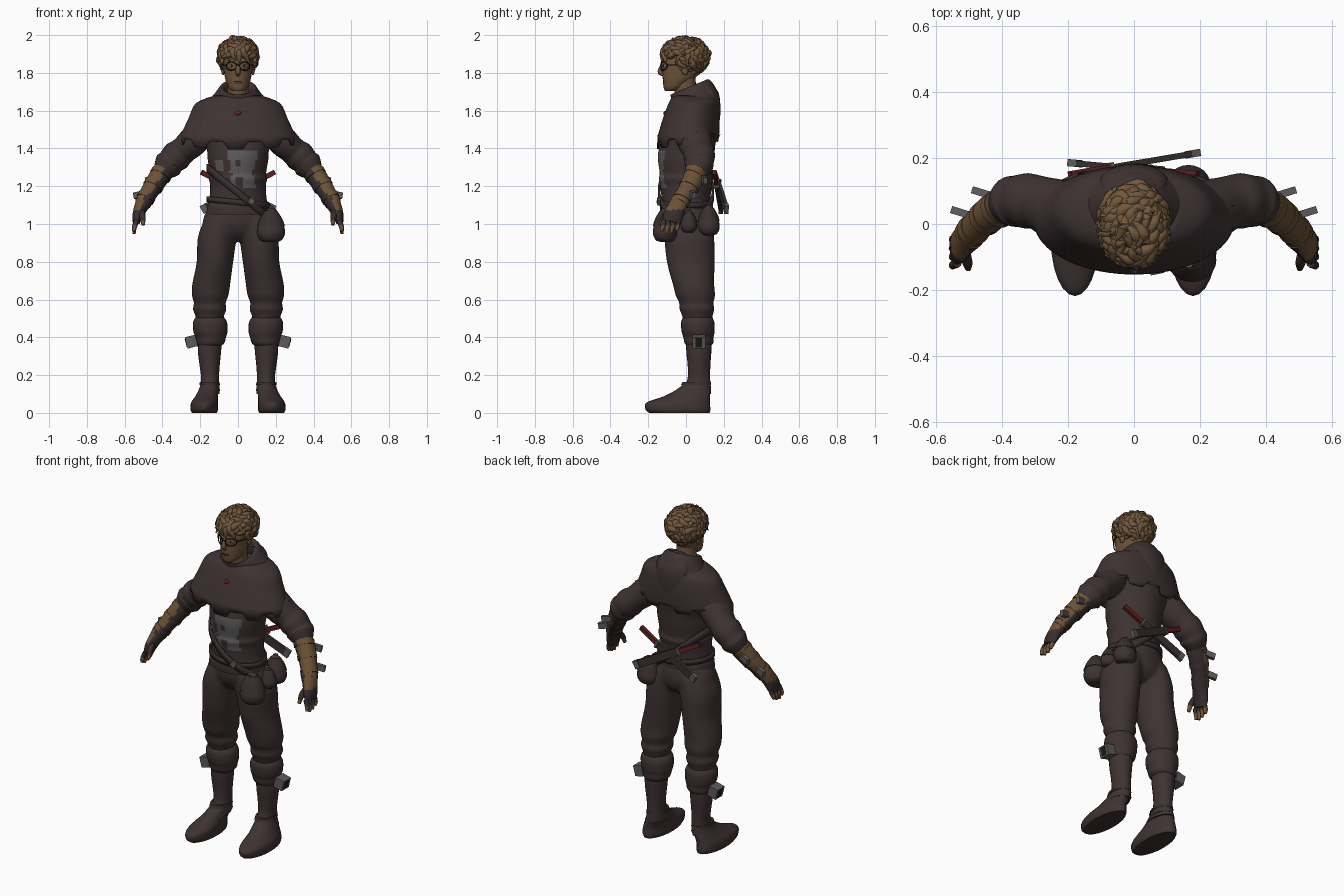
import bpy, bmesh, math, random
from mathutils import Vector, Matrix, Euler

random.seed(4)
cube = bpy.data.objects.get("Cube")
if cube:
    bpy.data.objects.remove(cube, do_unlink=True)

colours = {
    "dark_cloth": (.05, .033, .033), "dark_leather": (.04, .028, .028),
    "skin": (.155, .088, .042), "hair_brown": (.17, .098, .046),
    "tan_leather": (.15, .084, .036), "worn_metal": (.11, .106, .104),
    "red": (.12, .014, .014), "black": (.012, .011, .011), "eye_white": (.28, .26, .24)}
mats = {}
for label, rgb in colours.items():
    m = bpy.data.materials.new(label)
    m.use_nodes = True
    m.diffuse_color = (*rgb, 1)
    m.node_tree.nodes["Principled BSDF"].inputs["Base Color"].default_value = (*rgb, 1)
    mats[label] = m


def finish(name, bm, *mat_names, rule=None):
    """Turn a bmesh into a shaded object, painting faces by an optional rule."""
    bmesh.ops.recalc_face_normals(bm, faces=bm.faces)
    bm.normal_update()
    if rule:
        for f in bm.faces:
            f.material_index = int(rule(f.calc_center_median(), f.normal))
    mesh = bpy.data.meshes.new(name)
    bm.to_mesh(mesh)
    bm.free()
    ob = bpy.data.objects.new(name, mesh)
    bpy.context.collection.objects.link(ob)
    for label in mat_names:
        mesh.materials.append(mats[label])
    bpy.ops.object.select_all(action='DESELECT')
    ob.select_set(True)
    bpy.context.view_layer.objects.active = ob
    bpy.ops.object.shade_smooth_by_angle(angle=math.radians(45))
    return ob


def thicken(ob):
    ob.modifiers.new("thickness", 'SOLIDIFY').thickness = .01


def spline(keys, steps):
    """Smooth interpolation through rows of (x, y, z, radius, radius, tilt)."""
    pts, out = [Vector(k) for k in keys], []
    last = len(pts) - 1
    for i in range(last):
        a, b, c, d = pts[max(i - 1, 0)], pts[i], pts[i + 1], pts[min(i + 2, last)]
        for j in range(steps):
            t = j / steps
            out.append(b + (c - a) * (t / 2) + (a * 2 - b * 5 + c * 4 - d) * (t * t / 2)
                       + (b * 3 - a - c * 3 + d) * (t ** 3 / 2))
    return out + [pts[-1]]


def sweep(bm, keys, sides=24, steps=4, along=False, cap=True):
    """Skin elliptical rings: level rings, or rings square to the path."""
    rows, rings = spline(keys, steps), []
    for i, r in enumerate(rows):
        u, v = Vector((1, 0, 0)), Vector((0, 1, 0))
        if along:
            t = Vector(rows[min(i + 1, len(rows) - 1)][:3]) - Vector(rows[max(i - 1, 0)][:3])
            t.normalize()
            u = t.cross(v)
            u = u.normalized() if u.length > .05 else Vector((1, 0, 0))
            v = t.cross(u)
        tilt = Vector((0, 0, r[5] if len(r) > 5 else 0))
        ring = []
        for k in range(sides):
            a = math.tau * k / sides
            ring.append(bm.verts.new(Vector(r[:3]) + u * math.cos(a) * max(r[3], .001)
                                     + (v * max(r[4], .001) + tilt) * math.sin(a)))
        rings.append(ring)
    for lo, hi in zip(rings, rings[1:]):
        for k in range(sides):
            n = (k + 1) % sides
            bm.faces.new((lo[k], lo[n], hi[n], hi[k]))
    if cap:
        bm.faces.new(rings[0])
        bm.faces.new(rings[-1])
    return rings


def form(name, keys, *mat_names, rule=None, **kw):
    bm = bmesh.new()
    sweep(bm, keys, **kw)
    return finish(name, bm, *mat_names, rule=rule)


def tube(name, points, radius, mat):
    return form(name, [(*p, radius, radius) for p in points], mat, sides=8, along=True)


def solid(name, kind, loc, size, mat, rot=(0, 0, 0)):
    bm = bmesh.new()
    mx = Matrix.LocRotScale(Vector(loc), Euler(rot), Vector(size))
    if kind == "ball":
        bmesh.ops.create_uvsphere(bm, u_segments=20, v_segments=12, radius=1, matrix=mx)
    else:
        bmesh.ops.create_cube(bm, size=1, matrix=mx)
    return finish(name, bm, mat)


def band(name, z, slope, rx, ry, height, mat):
    """Flat strap looped round the waist, sloping across it."""
    bm, pairs = bmesh.new(), []
    for k in range(48):
        a = math.tau * k / 48
        x, y = rx * math.cos(a), ry * math.sin(a)
        pairs.append([bm.verts.new((x, y, z + slope * x + h)) for h in (-height / 2, height / 2)])
    for p, q in zip(pairs, pairs[1:] + pairs[:1]):
        bm.faces.new((p[0], q[0], q[1], p[1]))
    thicken(finish(name, bm, mat))


def flip(s, keys):
    return [(s * k[0], *k[1:]) for k in keys]


# Tunic with a worn metal chest piece painted on the front
patches = [(-.06, .1, 1.345, 1.39), (-.045, -.015, 1.27, 1.35), (.02, .09, 1.29, 1.35),
           (-.12, -.075, 1.28, 1.34), (-.03, .07, 1.25, 1.3), (.03, .09, 1.19, 1.26), (-.04, -.01, 1.2, 1.26)]
form("tunic", [(0, 0, 1.05, .168, .135), (0, 0, 1.09, .163, .137), (0, 0, 1.13, .152, .13),
               (0, 0, 1.2, .147, .135), (0, 0, 1.24, .154, .143), (0, 0, 1.27, .149, .139),
               (0, 0, 1.34, .16, .148), (0, .005, 1.4, .165, .148),
               (0, .025, 1.5, .19, .138), (0, .04, 1.62, .15, .1)], "dark_cloth", "worn_metal",
     rule=lambda c, n: c.y < 0 and any(a < c.x < b and lo < c.z < hi for a, b, lo, hi in patches),
     sides=72, steps=6)

# Trousers: two legs and the hips fused into one smooth surface
bm = bmesh.new()
sweep(bm, [(0, .02, .91, .03, .07), (0, .02, .95, .13, .11), (0, .015, 1.01, .187, .13),
           (0, .01, 1.09, .155, .125)], sides=32)
for s in (1, -1):
    sweep(bm, flip(s, [
        (.085, .015, 1.03, .09, .122), (.11, .018, .93, .103, .132), (.122, .025, .8, .097, .127),
        (.142, .04, .68, .101, .11), (.147, .05, .62, .097, .105), (.15, .055, .58, .083, .09),
        (.15, .058, .55, .091, .094), (.15, .06, .52, .078, .083), (.15, .062, .48, .07, .075)]))
trousers = finish("trousers", bm, "dark_cloth")
fuse = trousers.modifiers.new("fuse", 'REMESH')
fuse.mode, fuse.voxel_size, fuse.use_smooth_shade = 'VOXEL', .011, True
trousers.modifiers.new("soften", 'SMOOTH').iterations = 5

# Shoulder mantle with a notched hem
bm = bmesh.new()
hem = sweep(bm, [(0, .045, 1.68, .125, .115), (0, .04, 1.64, .222, .132), (0, .028, 1.56, .262, .15),
                 (0, .017, 1.49, .294, .16), (0, .01, 1.46, .304, .163)],
            sides=72, cap=False)[-1]
for k, v in enumerate(hem):
    v.co.z -= .036 * (k // 4 % 2) + .17 * abs(v.co.y) - .04 * (v.co.y > .05)
thicken(finish("mantle", bm, "dark_cloth"))

# Hood lying round the neck, its point hanging down the back
form("hood_collar", [(0, .045, 1.6, .2, .13, 0), (0, .045, 1.655, .155, .125, .01),
                     (0, .04, 1.69, .122, .118, .03), (0, .02, 1.725, .093, .102, .04),
                     (0, .015, 1.715, .074, .085, .038), (0, .01, 1.67, .064, .07, .03)],
     "dark_cloth", sides=40)
form("hood_fall", [(0, .158, 1.51, .012, .012), (0, .15, 1.56, .055, .03), (0, .135, 1.63, .1, .047),
                   (0, .115, 1.7, .1, .055), (0, .09, 1.745, .07, .04)], "dark_cloth")
solid("brooch", "ball", (0, -.112, 1.587), (.018, .008, .011), "red", (-.4, 0, 0))

# Head and face
form("neck", [(0, .005, 1.6, .055, .055), (0, -.01, 1.78, .055, .06)], "skin")
form("head", [(0, -.085, 1.703, .026, .026), (0, -.066, 1.72, .049, .052), (0, -.04, 1.765, .067, .083),
              (0, -.027, 1.81, .074, .097), (0, -.025, 1.85, .078, .102), (0, -.015, 1.9, .075, .096),
              (0, -.005, 1.95, .05, .06)], "skin", sides=32)
form("nose", [(0, -.119, 1.852, .008, .008), (0, -.138, 1.808, .013, .013),
              (0, -.122, 1.788, .01, .008)], "skin", sides=12, along=True)
solid("mouth", "box", (0, -.118, 1.755), (.044, .01, .005), "black")
solid("lower_lip", "ball", (0, -.115, 1.747), (.02, .008, .005), "skin")
for s, side in ((1, "left"), (-1, "right")):
    solid(side + "_eye", "ball", (s * .033, -.107, 1.838), (.014, .012, .009), "eye_white")
    solid(side + "_pupil", "ball", (s * .033, -.117, 1.838), (.006, .004, .006), "black")
    solid(side + "_eyebrow", "box", (s * .035, -.114, 1.868), (.036, .012, .007), "hair_brown", (0, s * .15, 0))
    solid(side + "_ear", "ball", (s * .079, -.005, 1.815), (.01, .018, .027), "skin")
    rim = []
    for i in range(17):
        a = math.tau * i / 16
        x = .035 + .027 * math.cos(a)
        rim.append((s * x, x * x * 9 - .134, 1.836 + .022 * math.sin(a)))
    tube(side + "_glasses_rim", rim, .003, "black")
    tube(side + "_glasses_arm", [(s * .062, -.1, 1.842), (s * .079, -.07, 1.842), (s * .082, 0, 1.838)],
         .003, "black")
tube("glasses_bridge", [(-.01, -.133, 1.84), (0, -.135, 1.843), (.01, -.133, 1.84)], .003, "black")

# Wavy hair: a cap covered in tousled bent locks of mixed size and direction
solid("hair_cap", "ball", (0, .012, 1.893), (.1, .109, .092), "hair_brown")
bm = bmesh.new()
count = 210
for i in range(count):
    h = 1 - 2 * (i + .5) / count
    a = i * math.pi * (3 - math.sqrt(5))
    w = math.sqrt(1 - h * h)
    n = Vector((w * math.cos(a), w * math.sin(a), h))
    p = Vector((n.x * .094, n.y * .115 - .004, n.z * .089 + 1.888))
    if p.z < 1.785 or (p.y < -.035 and p.z < 1.89):
        continue
    swirl = Vector([random.uniform(-1, 1) for _ in range(3)]) + Vector((0, 0, -.5))
    t = (swirl - n * swirl.dot(n)).normalized()
    bend = n.cross(t) * random.uniform(-.018, .018)
    size = random.uniform(.6, 1.1)
    lift = random.uniform(.001, .01)
    flick = random.uniform(-.004, .016)
    sweep(bm, [(*(p - t * .034 - n * .008 + bend), .01, .01), (*(p - t * .008 + n * lift), .018 * size, .018 * size),
               (*(p + t * .02 + n * lift * .6 + bend * .4), .014 * size, .014 * size),
               (*(p + t * .044 + n * flick + bend * 1.4), .003, .003)],
          sides=8, steps=3, along=True)
finish("hair_locks", bm, "hair_brown")

for s, side in ((1, "left"), (-1, "right")):
    # Knee puff, boot and shoe
    form(side + "_knee_puff", flip(s, [
        (.15, .062, .515, .068, .072), (.148, .062, .48, .09, .088), (.146, .064, .43, .09, .087),
        (.144, .066, .4, .08, .08), (.146, .068, .37, .074, .076), (.15, .068, .35, .055, .06)]), "dark_cloth")
    form(side + "_boot_shaft", flip(s, [
        (.148, .068, .42, .066, .07), (.151, .068, .32, .061, .066), (.15, .069, .25, .053, .06),
        (.148, .068, .18, .047, .06), (.15, .057, .13, .053, .075), (.158, .035, .1, .06, .098)]), "dark_cloth")
    form(side + "_shoe", flip(s, [
        (.178, -.035, 0, .066, .16), (.179, -.043, .02, .073, .172), (.177, -.041, .055, .071, .167),
        (.166, .005, .088, .06, .122), (.156, .036, .12, .053, .092), (.15, .055, .15, .048, .07)]),
        "dark_cloth", steps=5)
    for z in (.125, .155):
        form(side + "_ankle_strap", flip(s, [(.15, .053, z - .008, .055, .08), (.15, .056, z + .008, .052, .075)]),
             "dark_leather", steps=1)
    solid(side + "_knee_buckle", "box", (s * .247, .068, .377), (.056, .068, .062), "worn_metal", (0, s * .25, 0))
    solid(side + "_buckle_slot", "box", (s * .272, .068, .371), (.01, .034, .046), "black", (0, s * .25, 0))

    # Sleeve with folds, two-tone bracer
    form(side + "_sleeve", flip(s, [
        (.15, .03, 1.53, .075, .09), (.235, .045, 1.44, .08, .092), (.29, .065, 1.39, .073, .082),
        (.325, .07, 1.36, .081, .084), (.355, .07, 1.33, .073, .077), (.372, .066, 1.31, .077, .077),
        (.402, .053, 1.275, .053, .055)]), "dark_cloth", along=True)
    outer = Vector((s * .75, .05, .66))
    form(side + "_bracer", flip(s, [
        (.375, .063, 1.31, .056, .058), (.43, .035, 1.23, .053, .055), (.475, -.005, 1.16, .046, .048),
        (.503, -.035, 1.11, .044, .048)]), "dark_leather", "tan_leather",
        rule=lambda c, n: n.dot(outer) > -.15, along=True)
    for x, y, z, r in ((.408, .047, 1.262, .058), (.447, .02, 1.203, .054), (.487, -.018, 1.139, .049)):
        form(side + "_bracer_strap", flip(s, [(x - .006, y + .005, z + .01, r, r),
                                              (x + .006, y - .005, z - .01, r, r)]),
             "dark_leather", "tan_leather", rule=lambda c, n: n.dot(outer) > .1, along=True, steps=1)
    for x, y, z in ((.462, .095, 1.235), (.525, .035, 1.155)):
        solid(side + "_bracer_buckle", "box", (s * x, y, z), (.055, .022, .034), "worn_metal", (0, s * .2, s * .3))

    # Fingerless glove with a tan back, and fingers
    form(side + "_glove", flip(s, [
        (.495, -.03, 1.125, .045, .048), (.515, -.05, 1.085, .036, .048), (.53, -.068, 1.045, .029, .052),
        (.538, -.078, 1.01, .02, .046)]), "dark_leather", "tan_leather",
        rule=lambda c, n: c.z > 1.075 and n.dot(outer) > .2, along=True)
    for i in range(4):
        y = -.118 + i * .026
        tip = .945 + .012 * abs(i - 1.3)
        form(side + "_finger", flip(s, [(.535, y, 1.02, .014, .014), (.548, y - .006, .985, .013, .013),
                                        (.55, y - .012, tip, .008, .008)]),
             "dark_leather", "skin", rule=lambda c, n: c.z < .993, sides=10, along=True)
    form(side + "_thumb", flip(s, [(.515, -.075, 1.075, .018, .018), (.505, -.115, 1.04, .016, .016),
                                   (.502, -.135, .995, .009, .009)]),
         "dark_leather", "skin", rule=lambda c, n: c.z < 1.025, sides=10, along=True)

    # Crossed daggers behind the waist
    hilt, end = Vector((s * .195, .15, 1.275)), Vector((-s * .19, .2 - .015 * s, 1.075))
    axis = end - hilt
    turn = axis.to_track_quat('X', 'Z').to_euler()
    for part, at, size, mat in (("handle", .15, (.13, .02, .026), "red"),
                                ("guard", .31, (.012, .03, .05), "worn_metal"),
                                ("sheath", .64, (.28, .018, .045), "dark_leather"),
                                ("sheath_tip", .97, (.03, .022, .046), "worn_metal")):
        solid(side + "_dagger_" + part, "box", hilt + axis * at, size, mat, turn)

# Belts and bag-shaped pouches
band("waist_belt", 1.115, -.1, .166, .142, .03, "dark_leather")
band("cross_strap", 1.165, -.78, .166, .149, .045, "dark_leather")
solid("strap_ring", "box", (.07, -.145, 1.12), (.03, .014, .03), "worn_metal", (0, .6, .2))
for x, y, z, r in ((.175, -.11, .905, .074), (.19, .015, .955, .048), (.165, .12, .94, .066)):
    profile = ((0, .35), (.12, .75), (.6, 1), (1.2, .92), (1.7, .72), (2.2, .4), (2.4, .2))
    form("pouch", [(x, y, z + r * h, r * w, r * w * .88) for h, w in profile], "dark_cloth")
    form("pouch_flap", [(x, y, z + r * h, r * w, r * w * .9) for h, w in ((1.15, .99), (1.7, .78), (2.25, .42))],
         "dark_leather")
    solid("pouch_clasp", "box", (x * .95, y * 1.1, z + r * 2.2), (.018, .02, .03), "worn_metal")
